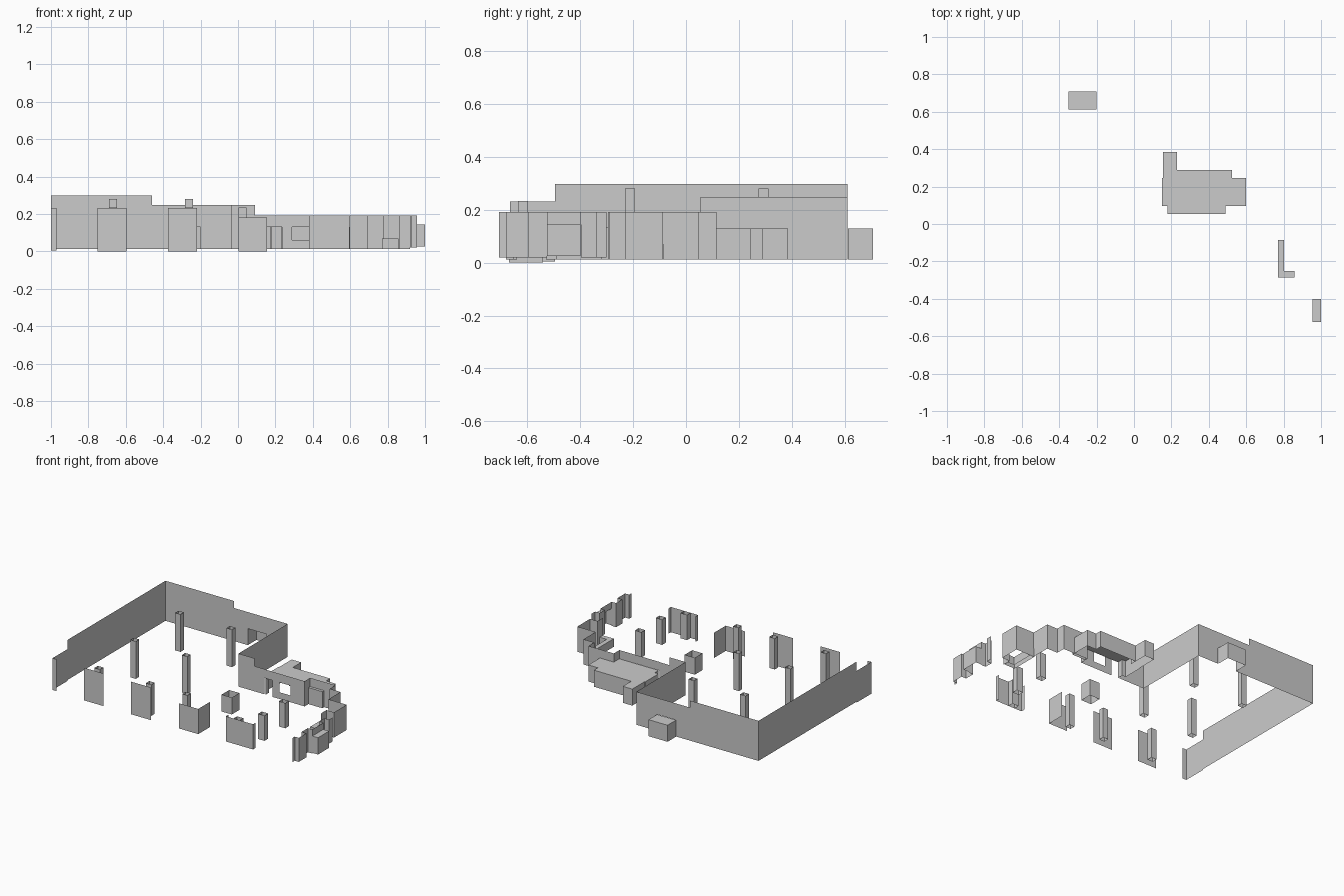
import bpy


def mesh(name, verts, faces):
    me = bpy.data.meshes.new(name)
    me.from_pydata(verts, [], faces)
    me.update()
    ob = bpy.data.objects.new(name, me)
    bpy.context.collection.objects.link(ob)
    return ob


def wall(name, pts, z0, z1, closed=False, cap=False, skip=()):
    """Thin vertical sheet along a plan path; optional flat ceiling and open sides."""
    n = len(pts)
    verts = [(x, y, z0) for x, y in pts] + [(x, y, z1) for x, y in pts]
    faces = [(i, (i + 1) % n, (i + 1) % n + n, i + n)
             for i in range(n if closed else n - 1) if i not in skip]
    if cap:
        faces.append(tuple(range(n, 2 * n)))
    return mesh(name, verts, faces)


def rect(x0, x1, y0, y1):
    return [(x0, y0), (x1, y0), (x1, y1), (x0, y1)]


def tube(name, x0, x1, y0, y1, z0, z1):
    return wall(name, rect(x0, x1, y0, y1), z0, z1, closed=True)


B = 0.012   # floor level of the walls
H = 0.192   # height of the low room

# tall room: left wall with a lower front end and a short return
wall("left_wall", [(-1, 0.61), (-1, -0.495)], B, 0.298)
wall("left_wall_front", [(-1, -0.495), (-1, -0.665), (-0.97, -0.665)], 0.005, 0.232)

# back wall with the alcove opening
wall("back_wall_left", [(-1, 0.61), (-0.46, 0.61)], B, 0.298)
wall("back_wall_mid", [(-0.46, 0.61), (-0.35, 0.61)], B, 0.248)
wall("back_wall_header", [(-0.35, 0.61), (-0.2, 0.61)], 0.13, 0.248)
wall("back_wall_right", [(-0.2, 0.61), (-0.035, 0.61), (-0.035, 0.055), (0.092, 0.055)], B, 0.248)
wall("alcove", rect(-0.35, -0.2, 0.612, 0.708), B, 0.13, closed=True, cap=True, skip=(0,))

# open square columns
for x in (-0.69, -0.283):
    for y, top in ((0.275, 0.28), (-0.23, 0.28), (-0.635, 0.234)):
        tube("column", x, x + 0.043, y, y + 0.038, B, top)
tube("column_front_right", 0.004, 0.045, -0.635, -0.597, 0, 0.234)
for y in (-0.295, -0.53):
    tube("column_low_room", 0.53, 0.58, y, y + 0.042, B, H)
tube("pedestal", 0.095, 0.175, -0.32, -0.235, B, 0.133)

# front wall panels between the window gaps
for x in (-0.75, -0.375):
    wall("front_panel", [(x, -0.67), (x + 0.155, -0.67)], 0, 0.233)
wall("front_panel_right", [(0.004, -0.67), (0.155, -0.67), (0.155, -0.54)], 0, 0.18)
wall("front_panel_low_room", [(0.38, -0.65), (0.38, -0.68), (0.595, -0.68), (0.595, -0.65)], B, H)
tube("front_pier", 0.44, 0.49, -0.68, -0.64, B, H)

# low room back wall with doorway and serving window
wall("service_wall_left", [(0.092, 0.055), (0.17, 0.055)], B, H)
wall("door_header", [(0.17, 0.052), (0.235, 0.052)], 0.13, H)
wall("service_pier", [(0.235, 0.052), (0.29, 0.052)], B, H)
wall("serving_window_sill", [(0.29, 0.052), (0.38, 0.052)], B, 0.06)
wall("serving_window_header", [(0.29, 0.052), (0.38, 0.052)], 0.13, H)
wall("service_wall_right", [(0.38, 0.052), (0.49, 0.052), (0.49, 0.115), (0.69, 0.115),
                            (0.69, 0.05), (0.775, 0.05), (0.775, -0.087),
                            (0.92, -0.087), (0.92, -0.23), (0.86, -0.23), (0.86, -0.29)], B, H)

# low service area behind it, open underneath
wall("service_area", [(0.18, 0.053), (0.49, 0.053), (0.49, 0.095), (0.6, 0.095), (0.6, 0.245),
                      (0.525, 0.245), (0.525, 0.29), (0.23, 0.29), (0.23, 0.385), (0.155, 0.385),
                      (0.155, 0.245), (0.15, 0.245), (0.15, 0.095), (0.18, 0.095)],
     B, 0.13, closed=True, cap=True, skip=(0,))
wall("corridor_side", [(0.23, 0.29), (0.23, 0.245)], B, 0.13)

# L-shaped bench
wall("bench", [(0.77, -0.285), (0.857, -0.285), (0.857, -0.25), (0.803, -0.25),
               (0.803, -0.085), (0.77, -0.085)], B, 0.07, closed=True, cap=True)

# right end wall with a bay
wall("right_wall_back", [(0.957, -0.3), (0.957, -0.34), (0.92, -0.34), (0.92, -0.398),
                         (0.955, -0.398)], 0.02, H)
wall("bay_header", [(0.955, -0.398), (0.955, -0.525)], 0.145, H)
wall("right_wall_front", [(0.955, -0.525), (0.92, -0.525), (0.92, -0.595), (0.957, -0.595),
                          (0.957, -0.68), (0.925, -0.68), (0.925, -0.707)], 0.02, H)
wall("bay", rect(0.955, 1.0, -0.525, -0.4), 0.025, 0.145, closed=True, cap=True, skip=(3,))
